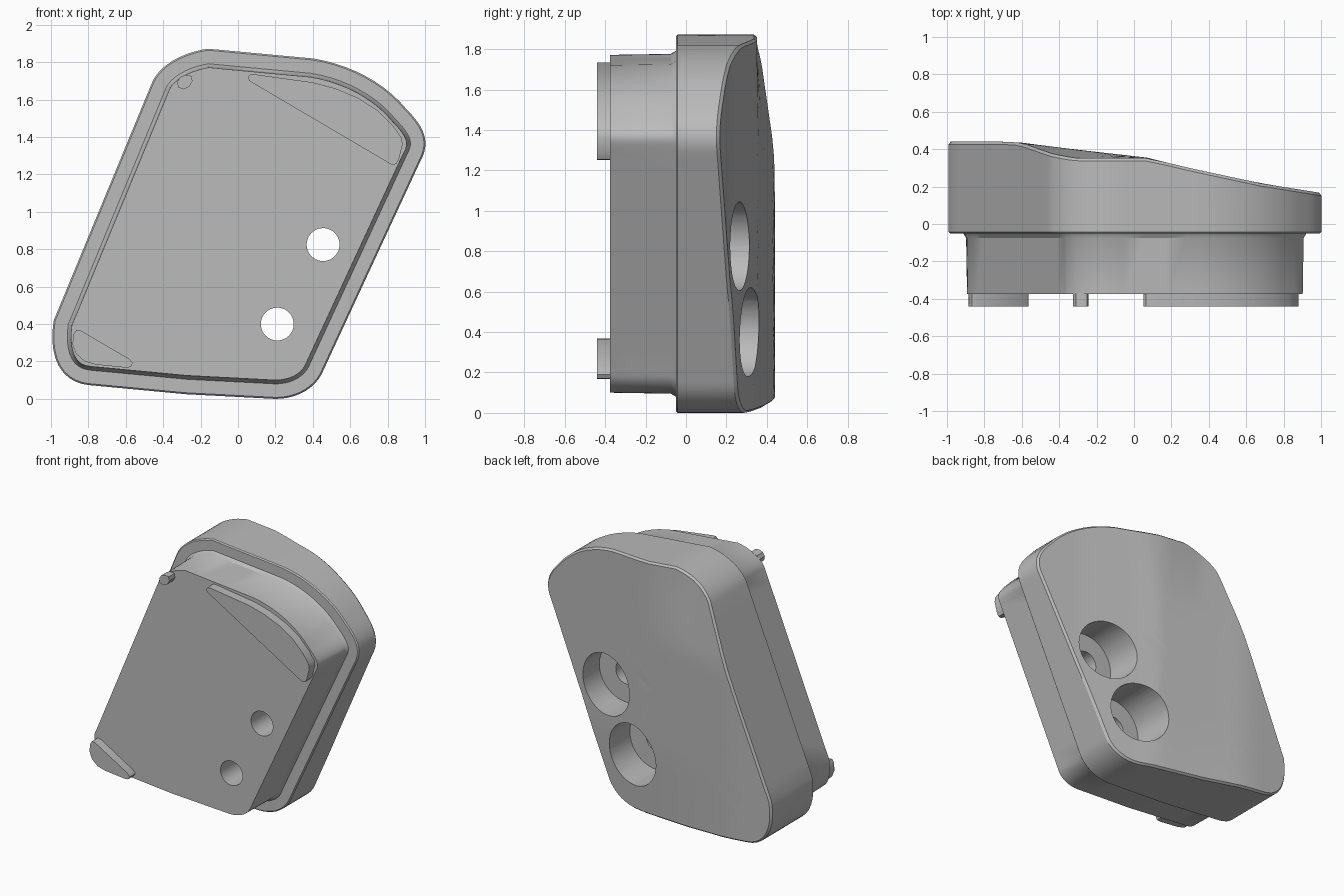
import bpy, bmesh, math
from mathutils import Vector

if "Cube" in bpy.data.objects:
    bpy.data.objects.remove(bpy.data.objects["Cube"])

grey = bpy.data.materials.new("plain_grey")
grey.diffuse_color = (0.5, 0.5, 0.5, 1)
grey.use_nodes = True
grey.node_tree.nodes["Principled BSDF"].inputs["Base Color"].default_value = grey.diffuse_color


def clamp(v):
    return max(0.0, min(1.0, v))


def finish(name, bm):
    bmesh.ops.recalc_face_normals(bm, faces=bm.faces)
    me = bpy.data.meshes.new(name)
    bm.to_mesh(me)
    bm.free()
    me.materials.append(grey)
    ob = bpy.data.objects.new(name, me)
    bpy.context.collection.objects.link(ob)
    return ob


def smooth(ob, angle=30):
    bpy.ops.object.select_all(action='DESELECT')
    ob.select_set(True)
    bpy.context.view_layer.objects.active = ob
    bpy.ops.object.shade_smooth_by_angle(angle=math.radians(angle))


def curved(corners, n=10, step=0.12):
    """Closed (x, z) outline: weighted curves at corners, straight runs between."""
    pts = []
    for a, c, b, w in corners:
        a, c, b = Vector(a), Vector(c), Vector(b)
        for i in range(n + 1):
            t = i / n
            k = ((1 - t) ** 2, 2 * w * t * (1 - t), t * t)
            p = (a * k[0] + c * k[1] + b * k[2]) / sum(k)
            if not pts or (p - pts[-1]).length > 1e-4:
                pts.append(p)
    out = []
    for i, p in enumerate(pts):
        q = pts[(i + 1) % len(pts)]
        m = max(1, math.ceil((q - p).length / step))
        out += [p.lerp(q, j / m) for j in range(m)]
    return out


def inset(pts, d):
    """Move a clockwise outline inwards by d."""
    out = []
    for i, p in enumerate(pts):
        t = (pts[(i + 1) % len(pts)] - p).normalized() + (p - pts[i - 1]).normalized()
        t.normalize()
        out.append(p + Vector((t.y, -t.x)) * d)
    return out


# height of the sloping back surface
SLOPE = [(-1.1, .44), (-.7, .44), (-.6, .435), (-.45, .415), (-.24, .39), (.07, .355),
         (.24, .312), (.4, .277), (.68, .217), (1.1, .15)]


def back_y(p):
    x, z = p
    for (x0, y0), (x1, y1) in zip(SLOPE, SLOPE[1:]):
        if x <= x1:
            y = y0 + (y1 - y0) * (x - x0) / (x1 - x0)
            break
    y -= 0.045 * clamp((z - 1.3) / .5) * clamp((.1 - x) / .4)
    y -= 0.02 * clamp((.5 - z) / .5) * clamp((x + .6) / .6)
    return y


outline = curved([
    ((-.985, .42), (-.985, .42), (-.985, .42), 1),
    ((-.46, 1.69), (-.40, 1.84), (-.16, 1.872), .8),
    ((.4, 1.82), (.72, 1.77), (.9, 1.55), .9),
    ((.9, 1.55), (1.05, 1.40), (.97, 1.26), 1.2),
    ((.46, .16), (.40, .0), (.2, .0), .85),
    ((-.28, .025), (-.28, .025), (-.28, .025), 1),
    ((-.79, .073), (-1.04, .09), (-.985, .42), .85),
])
if (outline[0] - outline[-1]).length < 1e-4:
    outline.pop()

# body: stepped plug, wide flange, softened rim and sloping back
bm = bmesh.new()
sections = [[(p, y) for p in inset(outline, d)] for d, y in
            ((.1, -.375), (.095, -.075), (.08, -.05), (.008, -.05), (0, -.042))]
sections.append([(p, back_y(p) - .015) for p in outline])
rim = inset(outline, .012)
centre = Vector((0, .93))
for k in range(10):
    ring = [centre.lerp(p, 1 - k / 10) for p in rim]
    sections.append([(p, back_y(p)) for p in ring])
loops = [[bm.verts.new((p.x, y, p.y)) for p, y in s] for s in sections]
n = len(outline)
for a, b in zip(loops, loops[1:]):
    for i in range(n):
        j = (i + 1) % n
        bm.faces.new((a[i], a[j], b[j], b[i]))
bm.faces.new(loops[0])
tip = bm.verts.new((centre.x, back_y(centre), centre.y))
for i in range(n):
    bm.faces.new((loops[-1][i], loops[-1][(i + 1) % n], tip))
body = finish("body", bm)

# two screw holes, each with a wide counterbore from the back
for hx, hz in ((.455, .825), (.21, .40)):
    for r, y0, y1 in ((.22, .03, .7), (.088, -.6, .2)):
        bpy.ops.mesh.primitive_cylinder_add(
            vertices=40, radius=r, depth=y1 - y0,
            location=(hx, (y0 + y1) / 2, hz), rotation=(math.pi / 2, 0, 0))
        cutter = bpy.context.object
        cutter.name = "hole_cutter"
        cutter.hide_render = True
        mod = body.modifiers.new("hole", 'BOOLEAN')
        mod.operation, mod.solver, mod.object = 'DIFFERENCE', 'EXACT', cutter
        bpy.context.view_layer.objects.active = body
        bpy.ops.object.modifier_apply(modifier=mod.name)
        bpy.data.objects.remove(cutter)
smooth(body)

# raised pads on the front face
PADS = {
    "upper_pad": [(.06, 1.70), (.052, 1.72), (.065, 1.735), (.09, 1.735), (.40, 1.692),
                  (.52, 1.66), (.64, 1.61), (.75, 1.54), (.83, 1.46), (.875, 1.395),
                  (.88, 1.36), (.86, 1.28), (.845, 1.255), (.82, 1.253)],
    "lower_pad": [(-.885, .29), (-.88, .345), (-.865, .368), (-.84, .365), (-.58, .213),
                  (-.563, .19), (-.575, .17), (-.6, .167), (-.76, .183), (-.82, .2),
                  (-.865, .24)],
    "locating_peg": [(-.325, 1.695), (-.31, 1.72), (-.28, 1.732), (-.25, 1.727),
                     (-.243, 1.70), (-.26, 1.67), (-.29, 1.655), (-.32, 1.665)],
}
for name, pts in PADS.items():
    bm = bmesh.new()
    face = bm.faces.new([bm.verts.new((x, -.37, z)) for x, z in pts])
    top = bmesh.ops.extrude_face_region(bm, geom=[face])
    for v in top["geom"]:
        if isinstance(v, bmesh.types.BMVert):
            v.co.y = -.44
    smooth(finish(name, bm), 35)
